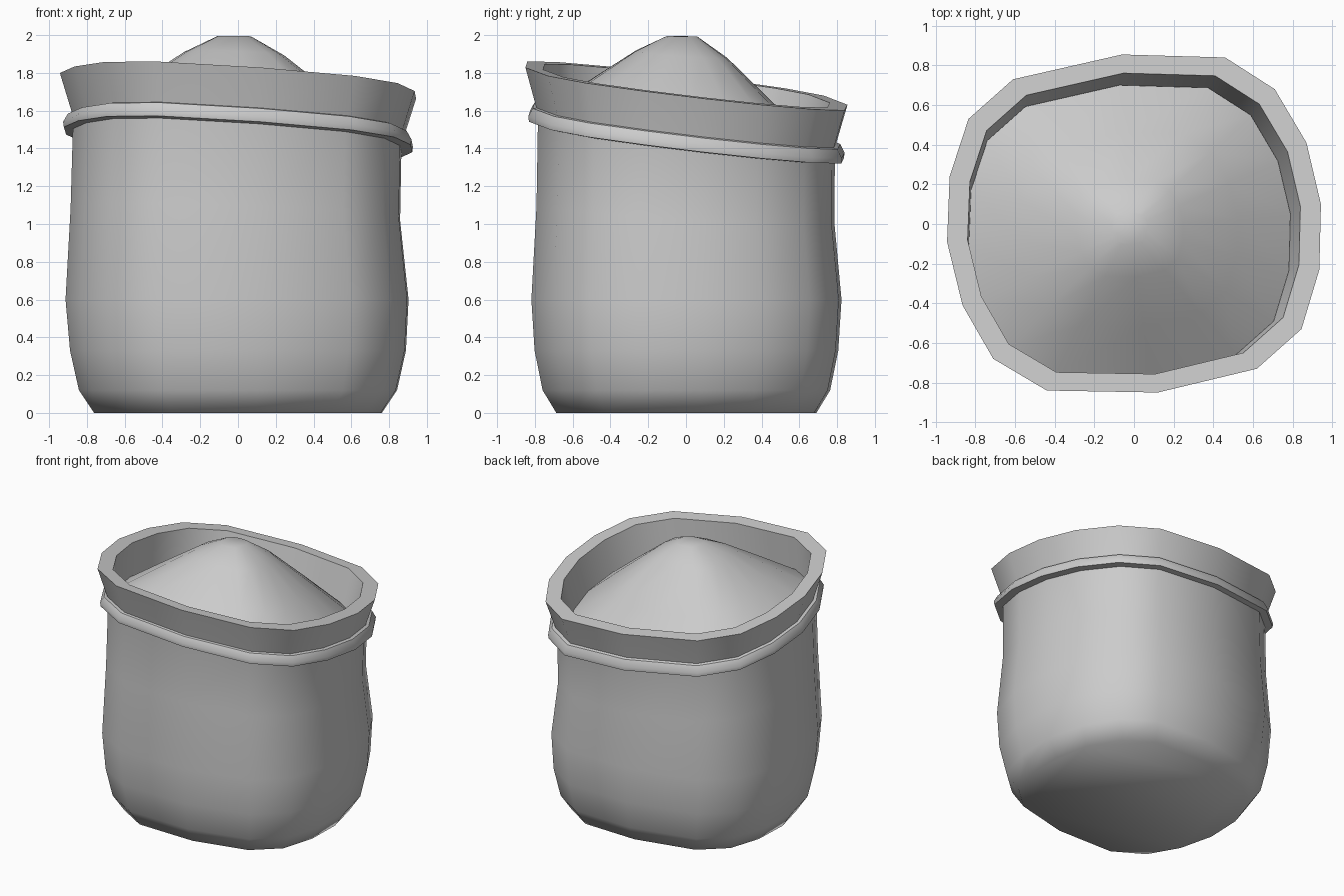
import bpy, bmesh, math

if "Cube" in bpy.data.objects:
    bpy.data.objects.remove(bpy.data.objects["Cube"])

# Rounded-square outline shared by every part (seen from above)
OUTLINE = [(-.06, .855), (.46, .84), (.71, .68), (.87, .41), (.943, .10), (.935, -.23),
           (.845, -.53), (.62, -.73), (.12, -.85), (-.44, -.84), (-.71, -.68), (-.865, -.41),
           (-.943, -.09), (-.93, .24), (-.835, .53), (-.61, .73)]
OUTLINE.reverse()  # counter-clockwise


def tilt(x, y):
    return -.06 * x - .122 * y


def ring(scale, z, lean=1.0, dx=0.0, dy=0.0):
    """Outline scaled, shifted and leaned along the slanted mouth."""
    pts = [(x * scale + dx, y * scale + dy) for x, y in OUTLINE]
    return [(x, y, z + lean * tilt(x, y)) for x, y in pts]


def loft(name, rings, angle, cap_start=False, cap_end=False, closed=False):
    bm = bmesh.new()
    loops = [[bm.verts.new(p) for p in r] for r in rings]
    n = len(OUTLINE)
    pairs = list(zip(loops, loops[1:]))
    if closed:
        pairs.append((loops[-1], loops[0]))
    for a, b in pairs:
        for i in range(n):
            j = (i + 1) % n
            bm.faces.new((a[i], a[j], b[j], b[i]))
    if cap_start:
        bm.faces.new(loops[0][::-1])
    if cap_end:
        bm.faces.new(loops[-1])
    bmesh.ops.recalc_face_normals(bm, faces=bm.faces)
    mesh = bpy.data.meshes.new(name)
    bm.to_mesh(mesh)
    bm.free()
    ob = bpy.data.objects.new(name, mesh)
    bpy.context.collection.objects.link(ob)
    bpy.ops.object.select_all(action='DESELECT')
    ob.select_set(True)
    bpy.context.view_layer.objects.active = ob
    bpy.ops.object.shade_smooth_by_angle(angle=math.radians(angle))
    return ob


# Sack body: flat base, bulging belly, slight waist, slanted top
loft("sack_body", [
    ring(.808, 0, 0),
    ring(.893, .12, 0),
    ring(.943, .33, 0),
    ring(.963, .60, 0, -.005),
    ring(.925, 1.05, .5, -.014, -.005),
    ring(.922, 1.47, 1, -.004),
    ring(.93, 1.53, 1),
], 65, cap_start=True)

# Flared collar with flat rim and an inner wall
loft("collar", [
    ring(.925, 1.50),
    ring(.935, 1.535),
    ring(1.0, 1.732),
    ring(.89, 1.732),
    ring(.86, 1.47, 1, -.022, -.035),
], 45)

# Tie band around the neck
loft("tie_band", [
    ring(.91, 1.53),
    ring(.955, 1.52),
    ring(.982, 1.475),
    ring(.978, 1.447),
    ring(.91, 1.44),
], 40, closed=True)

# Heap of contents rising out of the mouth
base = ring(.86, 1.482, 1, -.022, -.035)
PEAK = (-.02, -.02, 2.0)


def heap_ring(t, drop):
    return [(PEAK[0] + (x - PEAK[0]) * t, PEAK[1] + (y - PEAK[1]) * t,
             PEAK[2] + (z - PEAK[2]) * drop) for x, y, z in base]


loft("contents_heap", [base, heap_ring(.67, .60), heap_ring(.33, .20), heap_ring(.11, .012)],
     65, cap_end=True)
